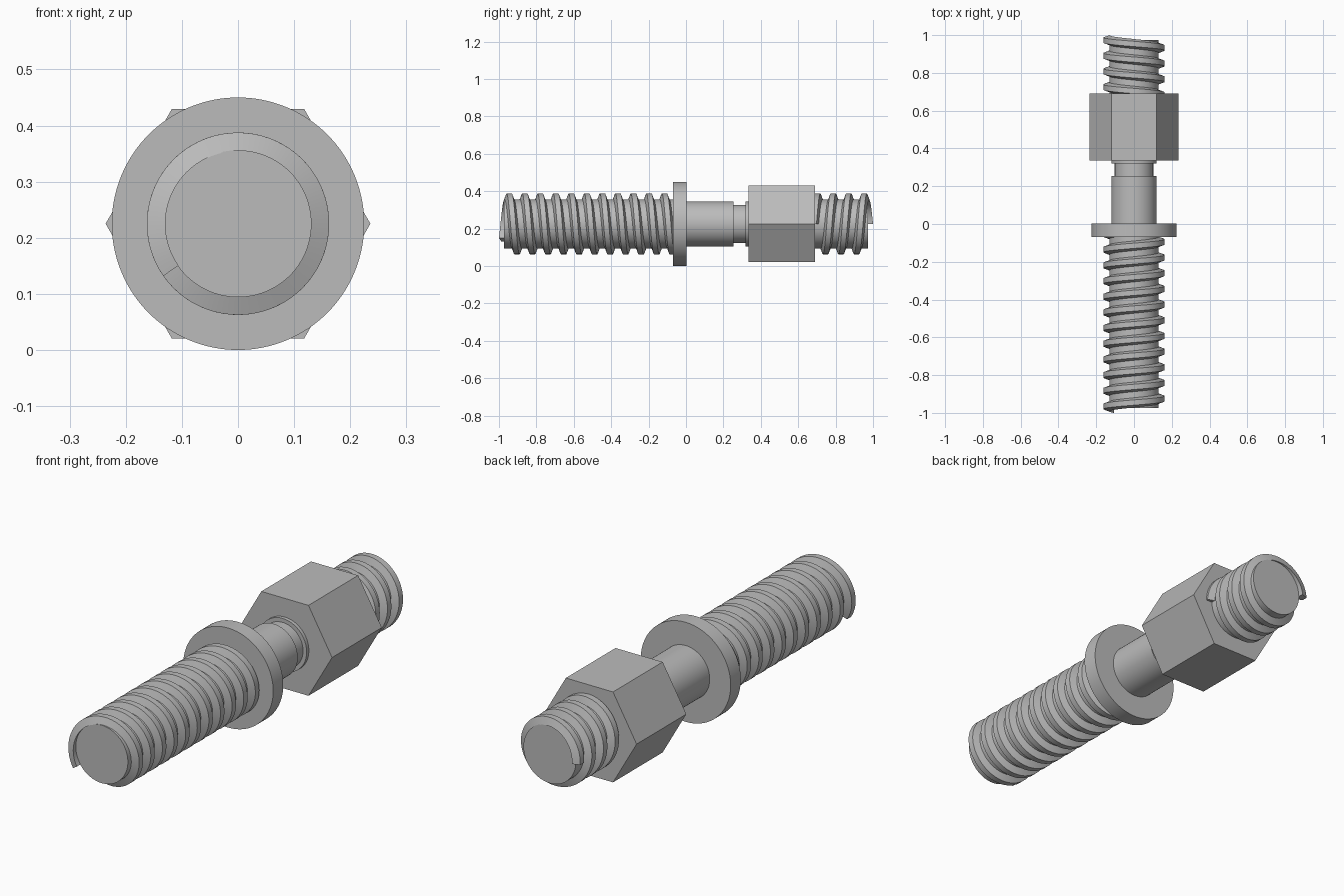
import bpy, bmesh, math
from mathutils import Vector

cube = bpy.data.objects.get("Cube")
if cube:
    bpy.data.objects.remove(cube, do_unlink=True)

AXIS_Z = 0.225
PITCH = 0.083
CORE_R = 0.131
CREST_R = 0.1625

steel = bpy.data.materials.new("steel grey")
steel.use_nodes = True
steel.diffuse_color = (0.5, 0.5, 0.5, 1)
steel.node_tree.nodes["Principled BSDF"].inputs["Base Color"].default_value = (0.5, 0.5, 0.5, 1)


def ring_point(radius, angle, y):
    """Point around the long axis; angle 0 is +x, a quarter turn is up."""
    return Vector((radius * math.cos(angle), y, AXIS_Z + radius * math.sin(angle)))


def finish(name, bm):
    bmesh.ops.recalc_face_normals(bm, faces=bm.faces)
    mesh = bpy.data.meshes.new(name)
    bm.to_mesh(mesh)
    bm.free()
    mesh.materials.append(steel)
    obj = bpy.data.objects.new(name, mesh)
    bpy.context.collection.objects.link(obj)
    bpy.ops.object.select_all(action='DESELECT')
    obj.select_set(True)
    bpy.context.view_layer.objects.active = obj
    bpy.ops.object.shade_smooth_by_angle(angle=math.radians(25))
    return obj


def bar(name, radius, y0, y1, sides=96):
    """Capped prism along y."""
    bm = bmesh.new()
    angles = [2 * math.pi * i / sides for i in range(sides)]
    front = [bm.verts.new(ring_point(radius, a, y0)) for a in angles]
    back = [bm.verts.new(ring_point(radius, a, y1)) for a in angles]
    bm.faces.new(front)
    bm.faces.new(back)
    for i in range(sides):
        j = (i + 1) % sides
        bm.faces.new((front[i], front[j], back[j], back[i]))
    return finish(name, bm)


def thread(name, y0, start_deg, turns, hand):
    """Trapezoid ridge swept along a helix; hand -1 is right-handed, +1 left-handed."""
    profile = [(CORE_R - 0.0015, -0.026), (CREST_R, -0.014),
               (CREST_R, 0.014), (CORE_R - 0.0015, 0.026)]
    steps = round(turns * 72)
    bm = bmesh.new()
    rings = []
    for i in range(steps + 1):
        t = turns * i / steps
        angle = math.radians(start_deg) + hand * 2 * math.pi * t
        rings.append([bm.verts.new(ring_point(r, angle, y0 + PITCH * t + dy))
                      for r, dy in profile])
    for a, b in zip(rings, rings[1:]):
        for k in range(4):
            m = (k + 1) % 4
            bm.faces.new((a[k], a[m], b[m], b[k]))
    bm.faces.new(rings[0])
    bm.faces.new(rings[-1])
    return finish(name, bm)


# Front threaded stud
bar("front_core", CORE_R, -0.974, -0.03)
thread("front_thread", -0.974, 215, 11.3, -1)

# Collar and stepped shank
bar("collar_flange", 0.225, -0.07, 0.002, 128)
bar("shank", 0.12, -0.01, 0.255)
bar("shank_groove", 0.102, 0.25, 0.33)
bar("shank_shoulder", 0.12, 0.319, 0.345)

# Hexagonal nut section
bar("hex_nut", 0.236, 0.335, 0.69, 6)

# Back threaded stud, opposite hand
bar("back_core", CORE_R, 0.68, 0.974)
thread("back_thread", 0.974 - 3.5 * PITCH, 0, 3.5, 1)
